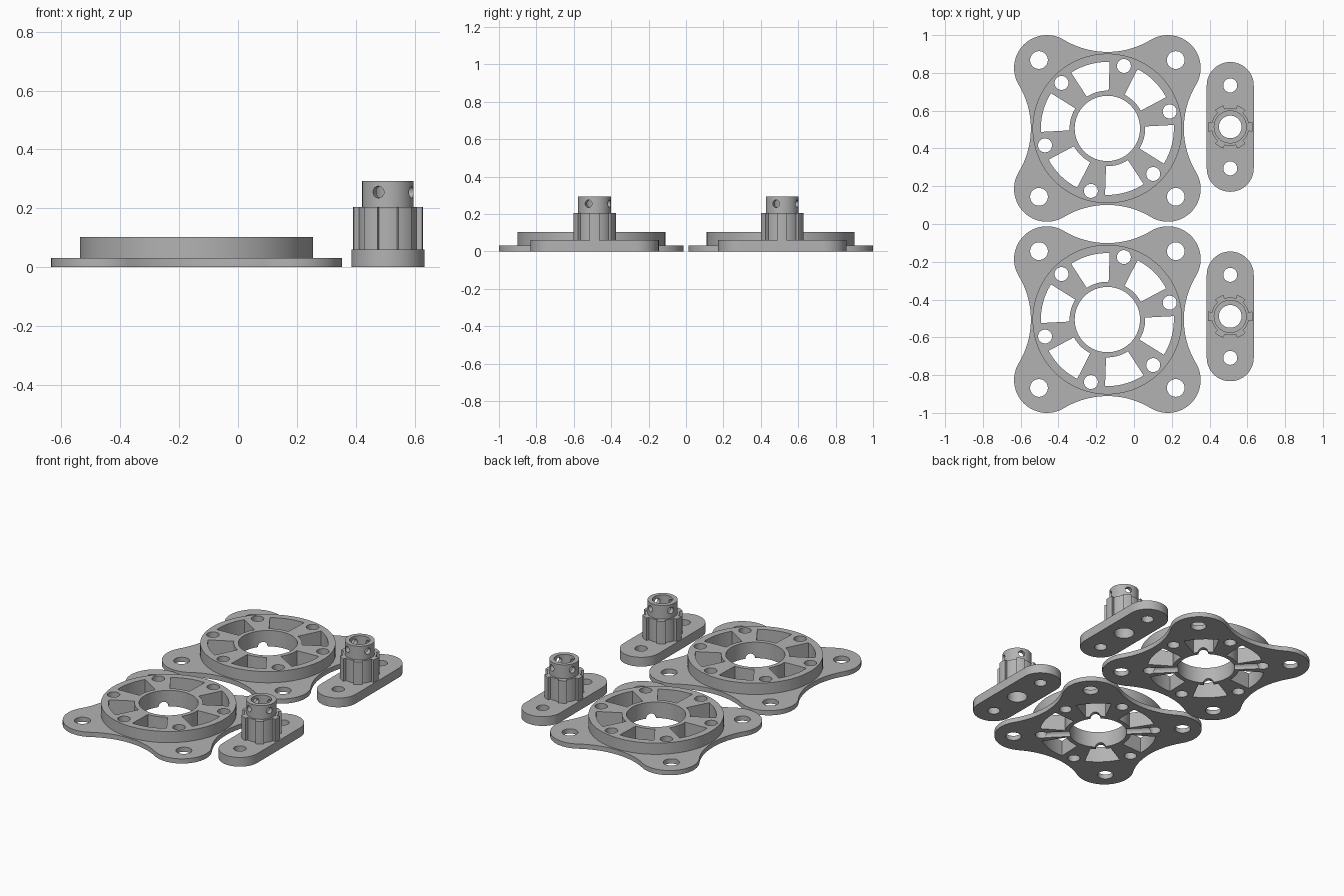
import bpy, bmesh, math
from mathutils import Matrix, Vector

if "Cube" in bpy.data.objects:
    bpy.data.objects.remove(bpy.data.objects["Cube"])

grey = bpy.data.materials.new("grey")
grey.diffuse_color = (0.45, 0.45, 0.45, 1)
grey.use_nodes = True
grey.node_tree.nodes["Principled BSDF"].inputs["Base Color"].default_value = grey.diffuse_color


def arc(cx, cy, r, a0, a1, n):
    """Points on an arc, angles in degrees, both ends included."""
    angles = [math.radians(a0 + (a1 - a0) * i / n) for i in range(n + 1)]
    return [(cx + r * math.cos(a), cy + r * math.sin(a)) for a in angles]


def circle(r, cx=0, cy=0, n=64):
    return arc(cx, cy, r, 0, 360, n)[:-1]


def prism(name, outline, z0, z1):
    """Extrude a counter-clockwise outline from z0 to z1."""
    bm = bmesh.new()
    face = bm.faces.new([bm.verts.new((x, y, z0)) for x, y in outline])
    top = bmesh.ops.extrude_face_region(bm, geom=[face])["geom"]
    bmesh.ops.translate(bm, vec=(0, 0, z1 - z0),
                        verts=[v for v in top if isinstance(v, bmesh.types.BMVert)])
    bmesh.ops.recalc_face_normals(bm, faces=bm.faces)
    mesh = bpy.data.meshes.new(name)
    bm.to_mesh(mesh)
    bm.free()
    ob = bpy.data.objects.new(name, mesh)
    bpy.context.collection.objects.link(ob)
    mesh.materials.append(grey)
    return ob


def rod(r, start, end, angle, z):
    """Horizontal cylinder pointing outwards at the given angle."""
    ob = prism("cutter", circle(r, n=32), start, end)
    turn = Matrix.Rotation(math.radians(angle), 4, 'Z') @ Matrix.Rotation(math.pi / 2, 4, 'Y')
    ob.data.transform(Matrix.Translation((0, 0, z)) @ turn)
    return ob


def combine(ob, others, operation):
    for other in others:
        mod = ob.modifiers.new("bool", 'BOOLEAN')
        mod.operation, mod.solver, mod.object = operation, 'EXACT', other
    bpy.context.view_layer.update()
    mesh = bpy.data.meshes.new_from_object(
        ob.evaluated_get(bpy.context.evaluated_depsgraph_get()))
    ob.modifiers.clear()
    ob.data = mesh
    for other in others:
        bpy.data.objects.remove(other)


def finish(ob, name, places):
    """Smooth round walls, then place one copy at each position."""
    ob.select_set(True)
    bpy.context.view_layer.objects.active = ob
    bpy.ops.object.shade_smooth_by_angle(angle=math.radians(30))
    ob.select_set(False)
    for i, place in enumerate(places):
        part = ob if i == 0 else ob.copy()
        if i == 0:
            first = part
        else:
            bpy.context.collection.objects.link(part)
        part.name = f"{name}_{i + 1}"
        part.location = Vector((*place, 0))


# Flange plate: four round lobes joined by concave sides
LOBE, LOBE_R, SIDE_R, WAIST = 0.32, 0.174, 0.446, 0.405
D = SIDE_R + WAIST
tilt = math.degrees(math.atan2(D - LOBE, LOBE))
quarter = arc(LOBE, LOBE, LOBE_R, tilt - 90 + 2 * (90 - tilt) - (90 - tilt), 180 - tilt, 32)
quarter = arc(LOBE, LOBE, LOBE_R, tilt - 90, 180 - tilt, 32)
quarter += arc(0, D, SIDE_R, -tilt, tilt - 180, 24)[1:-1]
outline = []
for k in range(4):
    c, s = [(1, 0), (0, 1), (-1, 0), (0, -1)][k]
    outline += [(x * c - y * s, x * s + y * c) for x, y in quarter]
flange = prism("flange", outline, 0, 0.0305)
combine(flange, [prism("ring", circle(0.396, n=96), 0.01, 0.103)], 'UNION')

# Bore, corner holes, spoke holes, windows and underside grooves
cutters = [prism("cutter", circle(0.173), -0.1, 0.2)]
for sx in (-1, 1):
    for sy in (-1, 1):
        cutters.append(prism("cutter", circle(0.047, sx * 0.362, sy * 0.362, 32), -0.1, 0.2))
for k in range(6):
    a = math.radians(15.2 + 60 * k)
    cutters.append(prism("cutter", circle(0.037, 0.342 * math.cos(a), 0.342 * math.sin(a), 32),
                         -0.1, 0.2))
    w0, w1 = 28 + 60 * k, 63 + 60 * k
    cutters.append(prism("cutter", arc(0, 0, 0.352, w0, w1, 14) + arc(0, 0, 0.2, w1, w0, 14),
                         -0.1, 0.2))
for a, reach in ((45, 0.25), (135, 0.342), (225, 0.25), (315, 0.342)):
    cutters.append(rod(0.03, 0.1, reach, a, 0))
combine(flange, cutters, 'DIFFERENCE')
finish(flange, "flange", [(-0.141, 0.506), (-0.141, -0.506)])

# Hub: rounded bar base, six-tooth spline and collar
bar = arc(0, 0.219, 0.1245, 0, 180, 32) + arc(0, -0.219, 0.1245, 180, 360, 32)
hub = prism("hub", bar, 0, 0.06)
teeth = []
for k in range(6):
    teeth += arc(0, 0, 0.119, 60 * k - 12.5, 60 * k + 12.5, 6)
    teeth += arc(0, 0, 0.1, 60 * k + 12.5, 60 * k + 47.5, 8)
combine(hub, [prism("spline", teeth, 0.03, 0.205),
              prism("collar", circle(0.0875), 0.1, 0.293)], 'UNION')

# Hub bore, mounting holes and cross holes in the collar
cutters = [prism("cutter", circle(0.06, n=48), -0.1, 0.4)]
for y in (-0.2195, 0.2195):
    cutters.append(prism("cutter", circle(0.037, 0, y, 32), -0.1, 0.2))
for a in (68, 158):
    cutters.append(rod(0.02, -0.15, 0.15, a, 0.255))
combine(hub, cutters, 'DIFFERENCE')
finish(hub, "hub", [(0.5095, 0.514), (0.5095, -0.489)])
